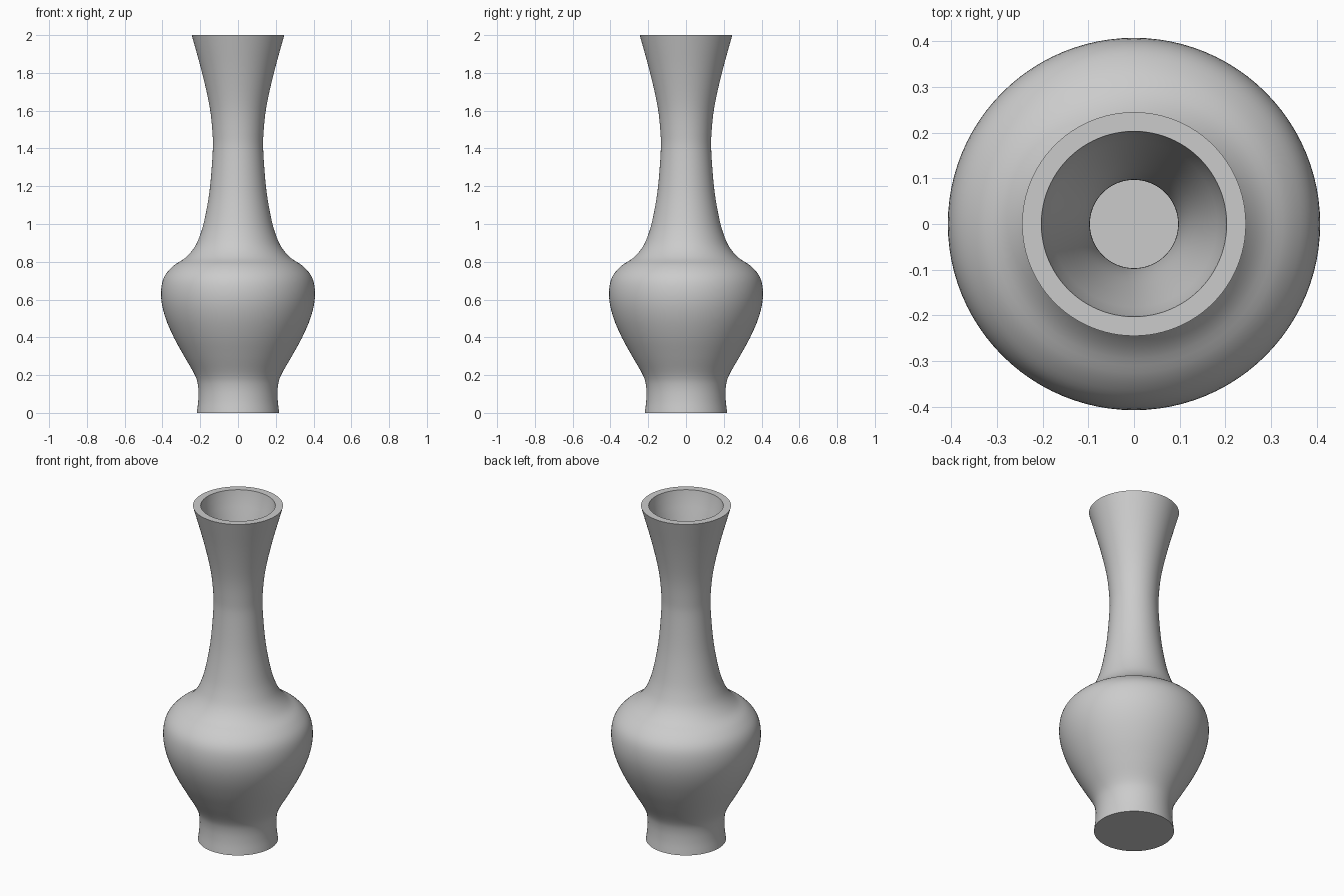
import bpy, bmesh, math
from mathutils import Vector

cube = bpy.data.objects.get("Cube")
if cube:
    bpy.data.objects.remove(cube, do_unlink=True)

SEGMENTS = 96
WALL = 0.036

# Outer silhouette, foot to lip: (radius, height)
OUTER = [(0.218, 0), (0.21, 0.07), (0.211, 0.14), (0.228, 0.2), (0.285, 0.3),
         (0.34, 0.4), (0.383, 0.5), (0.405, 0.59), (0.405, 0.67), (0.385, 0.73),
         (0.34, 0.78), (0.28, 0.82), (0.235, 0.87), (0.205, 0.93), (0.178, 1.02),
         (0.15, 1.18), (0.134, 1.38), (0.135, 1.48), (0.15, 1.62), (0.19, 1.8),
         (0.245, 2.0)]


def smooth_path(points, steps=4):
    """Catmull-Rom samples through the points."""
    p = [Vector(q) for q in points]
    p = [2 * p[0] - p[1]] + p + [2 * p[-1] - p[-2]]
    out = []
    for a, b, c, d in zip(p, p[1:], p[2:], p[3:]):
        for i in range(steps):
            t = i / steps
            out.append(0.5 * (2 * b + (c - a) * t + (2 * a - 5 * b + 4 * c - d) * t ** 2
                              + (3 * b - a - 3 * c + d) * t ** 3))
    return out + [p[-2]]


def inset_path(path, distance):
    """Shift the path towards the axis along its normals."""
    out = []
    for i, q in enumerate(path):
        tangent = (path[min(i + 1, len(path) - 1)] - path[max(i - 1, 0)]).normalized()
        out.append(q + distance * Vector((-tangent.y, tangent.x)))
    return out


# Closed wall section: base centre, outside, lip, inside, inner floor centre
outer = smooth_path(OUTER)
inner = [q for q in inset_path(outer, WALL) if WALL + 0.01 < q.y < 1.98]
inner = [Vector((inner[0].x, WALL))] + inner + [Vector((0.203, 2.0))]
section = [Vector((0, 0))] + outer + inner[::-1] + [Vector((0, WALL))]

# Revolve the section round the vertical axis
bm = bmesh.new()
verts = [bm.verts.new((q.x, 0, q.y)) for q in section]
edges = [bm.edges.new(pair) for pair in zip(verts, verts[1:])]
bmesh.ops.spin(bm, geom=verts + edges, cent=(0, 0, 0), axis=(0, 0, 1),
               angle=math.tau, steps=SEGMENTS, use_merge=True)
bmesh.ops.remove_doubles(bm, verts=bm.verts, dist=0.0002)
bmesh.ops.recalc_face_normals(bm, faces=bm.faces)
mesh = bpy.data.meshes.new("vase")
bm.to_mesh(mesh)
bm.free()
vase = bpy.data.objects.new("vase", mesh)
bpy.context.collection.objects.link(vase)

# Plain grey clay
clay = bpy.data.materials.new("grey_clay")
clay.use_nodes = True
grey = (0.6, 0.6, 0.6, 1)
clay.diffuse_color = grey
clay.node_tree.nodes["Principled BSDF"].inputs["Base Color"].default_value = grey
mesh.materials.append(clay)

# Smooth body with crisp foot and lip edges
bpy.ops.object.select_all(action='DESELECT')
vase.select_set(True)
bpy.context.view_layer.objects.active = vase
bpy.ops.object.shade_smooth_by_angle(angle=math.radians(35))
